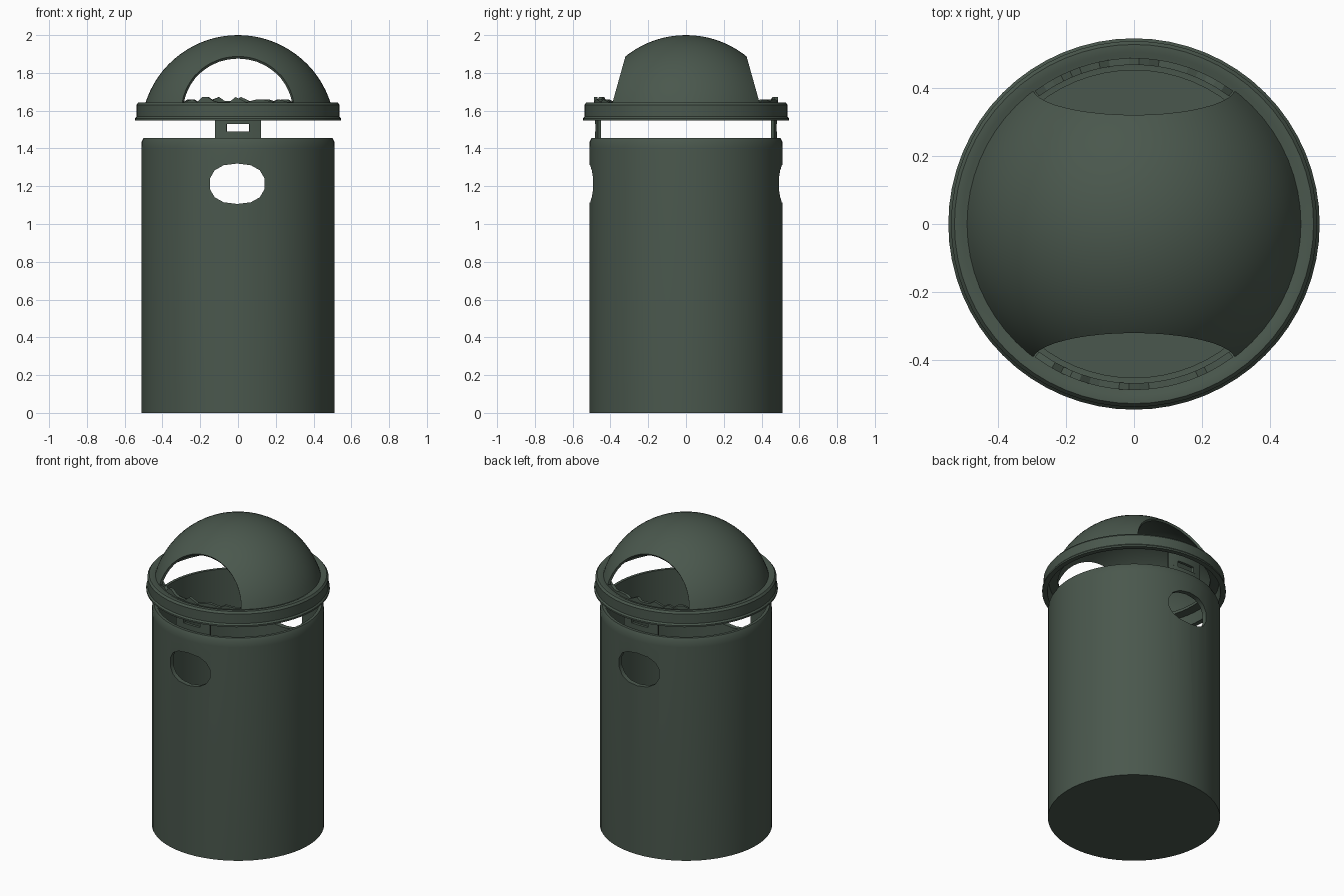
import bpy, bmesh, math, random
from mathutils import Vector

if "Cube" in bpy.data.objects:
    bpy.data.objects.remove(bpy.data.objects["Cube"])

random.seed(4)
SEG = 64
green = bpy.data.materials.new("dark_grey_green")
green.diffuse_color = (0.068, 0.096, 0.074, 1)
green.use_nodes = True
green.node_tree.nodes["Principled BSDF"].inputs["Base Color"].default_value = green.diffuse_color


def make_object(name, bm):
    bmesh.ops.remove_doubles(bm, verts=bm.verts, dist=1e-5)
    bmesh.ops.recalc_face_normals(bm, faces=bm.faces)
    me = bpy.data.meshes.new(name)
    bm.to_mesh(me)
    bm.free()
    me.materials.append(green)
    ob = bpy.data.objects.new(name, me)
    bpy.context.collection.objects.link(ob)
    return ob


def activate(ob):
    bpy.ops.object.select_all(action='DESELECT')
    ob.select_set(True)
    bpy.context.view_layer.objects.active = ob


def smooth(ob, angle=35):
    activate(ob)
    bpy.ops.object.shade_smooth_by_angle(angle=math.radians(angle))


def lathe(profile, closed=False):
    """Revolve (radius, z) points around the z axis."""
    bm = bmesh.new()
    rings = []
    for i in range(SEG):
        a = 2 * math.pi * i / SEG
        rings.append([bm.verts.new((r * math.cos(a), r * math.sin(a), z)) for r, z in profile])
    n = len(profile)
    for i in range(SEG):
        p, q = rings[i], rings[(i + 1) % SEG]
        for j in range(n if closed else n - 1):
            k = (j + 1) % n
            bm.faces.new((p[j], q[j], q[k], p[k]))
    return bm


def arc_block(bm, r0, r1, a0, a1, z0, tops):
    """Curved block around z; angles from the +y or -y axis, tops = height per step."""
    n = len(tops) - 1
    sections = []
    for i, top in enumerate(tops):
        a = a0 + (a1 - a0) * i / n
        s, c = math.sin(a), -math.cos(a)
        sections.append([bm.verts.new((r * s, r * c, z)) for r, z in
                         ((r0, z0), (r1, z0), (r1, top), (r0, top))])
    for p, q in zip(sections, sections[1:]):
        for j in range(4):
            k = (j + 1) % 4
            bm.faces.new((p[j], p[k], q[k], q[j]))
    bm.faces.new(sections[0][::-1])
    bm.faces.new(sections[-1])


# Hollow bin body with a soft top rim
body = make_object("bin_body", lathe([
    (0, 0), (0.512, 0), (0.512, 1.40), (0.510, 1.435), (0.500, 1.455),
    (0.482, 1.455), (0.482, 0.03), (0, 0.03)]))

# Oval hand holes through front and back
bm = bmesh.new()
bmesh.ops.create_cone(bm, cap_ends=True, segments=14, radius1=1, radius2=1, depth=2)
for v in bm.verts:
    x, y, z = v.co
    ex = lambda t: math.copysign(abs(t) ** 0.85, t)
    v.co = Vector((ex(x) * 0.147 - 0.004, z, 1.213 + ex(y) * 0.107))
cutter = make_object("hand_hole_cutter", bm)
cutter.hide_render = True
mod = body.modifiers.new("holes", 'BOOLEAN')
mod.object = cutter
mod.operation = 'DIFFERENCE'
mod.solver = 'EXACT'
activate(body)
bpy.ops.object.modifier_apply(modifier=mod.name)
bpy.data.objects.remove(cutter)
smooth(body)

# Lid ring with flared lower lip and inner ledge
ring = make_object("lid_ring", lathe([
    (0.546, 1.548), (0.546, 1.558), (0.538, 1.568), (0.538, 1.630), (0.528, 1.643),
    (0.505, 1.643), (0.495, 1.638), (0.452, 1.638), (0.452, 1.620), (0.505, 1.615),
    (0.515, 1.548)], closed=True))
smooth(ring)

# Domed lid, sliced by two sloping planes to leave the openings
R, CZ = 0.514, 1.486
start = math.asin((1.635 - CZ) / R)
steps = 16
prof = []
for i in range(steps + 1):
    t = start + (math.pi / 2 - start) * i / steps
    prof.append((R * math.cos(t) if i < steps else 0, CZ + R * math.sin(t)))
bm = lathe(prof)
bmesh.ops.remove_doubles(bm, verts=bm.verts, dist=1e-5)
for s in (-1, 1):
    bmesh.ops.bisect_plane(bm, geom=bm.verts[:] + bm.edges[:] + bm.faces[:],
                           plane_co=(0, s * 0.39, 1.64), plane_no=(0, s * 0.25, 0.07),
                           clear_outer=True)
dome = make_object("lid_dome", bm)
mod = dome.modifiers.new("shell", 'SOLIDIFY')
mod.thickness = 0.015
mod.offset = -1
activate(dome)
bpy.ops.object.modifier_apply(modifier=mod.name)
smooth(dome)

for side, turn in (("front", 0), ("back", math.pi)):
    # Curved bracket with a window, joining lid and body
    bm = bmesh.new()
    w, h = math.asin(0.122 / 0.482), math.asin(0.060 / 0.482)
    for a0, a1, z0, z1 in ((-w, w, 1.38, 1.49), (-w, w, 1.53, 1.63),
                           (-w, -h, 1.49, 1.53), (h, w, 1.49, 1.53)):
        arc_block(bm, 0.464, 0.4825, turn + a0, turn + a1, z0, [z1] * 7)
    smooth(make_object(side + "_bracket", bm))

    # Ragged lip left along the bottom of the opening
    bm = bmesh.new()
    tops = [1.645] + [random.choice((1.645, 1.652, 1.66, 1.672)) for _ in range(20)] + [1.645]
    arc_block(bm, 0.468, 0.488, turn - 0.64, turn + 0.64, 1.63, tops)
    make_object(side + "_ragged_lip", bm)
